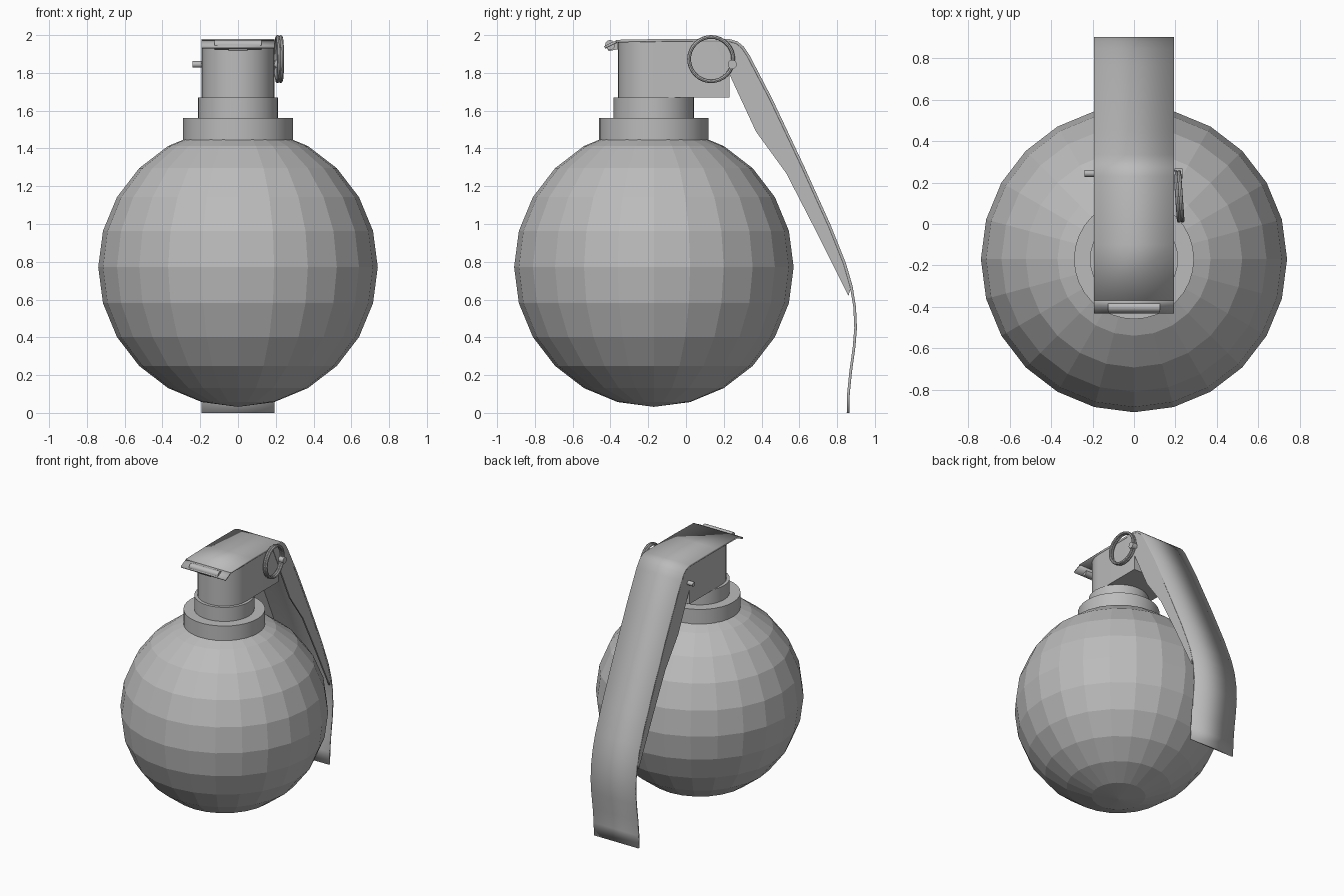
import bpy, bmesh, math
from mathutils import Matrix, Vector

cube = bpy.data.objects.get("Cube")
if cube:
    bpy.data.objects.remove(cube, do_unlink=True)

GREY = (0.5, 0.5, 0.5, 1)
steel = bpy.data.materials.new("plain grey")
steel.use_nodes = True
steel.diffuse_color = GREY
steel.node_tree.nodes["Principled BSDF"].inputs["Base Color"].default_value = GREY

AXIS_Y = -0.17      # body axis
HALF = 0.193        # half width of the lever


def finish(name, bm, smooth=False):
    bmesh.ops.recalc_face_normals(bm, faces=bm.faces)
    mesh = bpy.data.meshes.new(name)
    bm.to_mesh(mesh)
    bm.free()
    mesh.materials.append(steel)
    obj = bpy.data.objects.new(name, mesh)
    bpy.context.collection.objects.link(obj)
    if smooth:
        bpy.ops.object.select_all(action="DESELECT")
        obj.select_set(True)
        bpy.context.view_layer.objects.active = obj
        bpy.ops.object.shade_smooth_by_angle(angle=math.radians(35))
    return obj


def cylinder(name, radius, start, end, sides=32):
    start, end = Vector(start), Vector(end)
    d = end - start
    turn = d.to_track_quat("Z", "Y").to_matrix().to_4x4()
    bm = bmesh.new()
    bmesh.ops.create_cone(bm, cap_ends=True, segments=sides, radius1=radius,
                          radius2=radius, depth=d.length,
                          matrix=Matrix.Translation((start + end) / 2) @ turn)
    return finish(name, bm, True)


def prism(name, outline, x0, x1, smooth=False):
    """Extrude a (y, z) outline along x."""
    bm = bmesh.new()
    face = bm.faces.new([bm.verts.new((x0, y, z)) for y, z in outline])
    ext = bmesh.ops.extrude_face_region(bm, geom=[face])
    moved = [v for v in ext["geom"] if isinstance(v, bmesh.types.BMVert)]
    bmesh.ops.translate(bm, vec=(x1 - x0, 0, 0), verts=moved)
    return finish(name, bm, smooth)


def strip(name, path, half, thickness):
    """Bent sheet following a (y, z) path, thickened inwards."""
    bm = bmesh.new()
    rows = [[bm.verts.new((x, y, z)) for x in (-half, half)] for y, z in path]
    for a, b in zip(rows, rows[1:]):
        bm.faces.new((a[0], a[1], b[1], b[0]))
    obj = finish(name, bm, True)
    mod = obj.modifiers.new("thickness", "SOLIDIFY")
    mod.thickness = thickness
    mod.offset = 0
    return obj


def ring(name, centre, major, minor, turn):
    bm = bmesh.new()
    count, sides = 32, 8
    rows = []
    for i in range(count):
        a = math.tau * i / count
        row = []
        for j in range(sides):
            b = math.tau * j / sides
            r = major + minor * math.cos(b)
            p = Vector((minor * math.sin(b), r * math.cos(a), r * math.sin(a)))
            row.append(bm.verts.new(turn @ p + Vector(centre)))
        rows.append(row)
    for i in range(count):
        a, b = rows[i], rows[(i + 1) % count]
        for j in range(sides):
            k = (j + 1) % sides
            bm.faces.new((a[j], b[j], b[k], a[k]))
    return finish(name, bm, True)


# Faceted round body
bm = bmesh.new()
bmesh.ops.create_uvsphere(bm, u_segments=24, v_segments=12, radius=0.74,
                          matrix=Matrix.Translation((0, AXIS_Y, 0.772)))
finish("body", bm)

# Stepped collar and neck
for name, radius, low, high in (("collar", 0.29, 1.43, 1.56),
                                ("neck", 0.213, 1.55, 1.67)):
    cylinder(name, radius, (0, AXIS_Y, low), (0, AXIS_Y, high))

# Head: round at the front, square at the back
R = 0.19
bm = bmesh.new()
plan = [(R * math.cos(a), AXIS_Y - R * math.sin(a))
        for a in (math.pi * i / 16 for i in range(17))]
plan += [(-R, 0.23), (R, 0.23)]
face = bm.faces.new([bm.verts.new((x, y, 1.67)) for x, y in plan])
ext = bmesh.ops.extrude_face_region(bm, geom=[face])
bmesh.ops.translate(bm, vec=(0, 0, 0.295),
                    verts=[v for v in ext["geom"] if isinstance(v, bmesh.types.BMVert)])
finish("head", bm, True)

# Lever plate, from the front edge over the head and down the back
bend = [(0.23, 1.972), (0.27, 1.96), (0.3, 1.935), (0.33, 1.89)]
back = [(0.45, 1.66), (0.62, 1.30), (0.76, 0.99), (0.84, 0.79), (0.875, 0.67)]
tail = [(0.893, 0.56), (0.898, 0.45), (0.89, 0.35), (0.872, 0.22),
        (0.86, 0.1), (0.858, 0.0)]
front = [(-0.37, 1.968), (-0.1, 1.973)]
strip("lever", front + bend + back + tail, HALF, 0.014)

# Tapered flanges along both lever edges
inner = [(0.86, 0.62), (0.70, 0.94), (0.53, 1.27), (0.37, 1.49), (0.15, 1.965)]
for side, label in ((1, "left"), (-1, "right")):
    prism(label + "_lever_flange", bend + back + inner,
          side * HALF, side * (HALF - 0.012))

# Front hinge: sloping lip, hinge bar and centre tab
strip("lever_lip", [(-0.36, 1.968), (-0.39, 1.955), (-0.43, 1.935)], HALF, 0.014)
cylinder("hinge_bar", 0.026, (-0.125, -0.402, 1.948), (0.125, -0.402, 1.948), 12)
prism("hinge_tab", [(-0.36, 1.96), (-0.36, 1.925), (-0.41, 1.915), (-0.42, 1.935)],
      -0.05, 0.05)

# Safety pin with a two-coil pull ring
cylinder("safety_pin", 0.017, (-0.24, 0.245, 1.845), (0.215, 0.245, 1.845), 12)
tilt = Matrix.Rotation(math.radians(4), 3, "Z")
for i, x in enumerate((0.209, 0.226)):
    ring("pull_ring_coil_%d" % (i + 1), (x, 0.133, 1.873), 0.117, 0.010, tilt)
cylinder("pin_eye", 0.024, (0.195, 0.245, 1.845), (0.235, 0.245, 1.845), 12)
